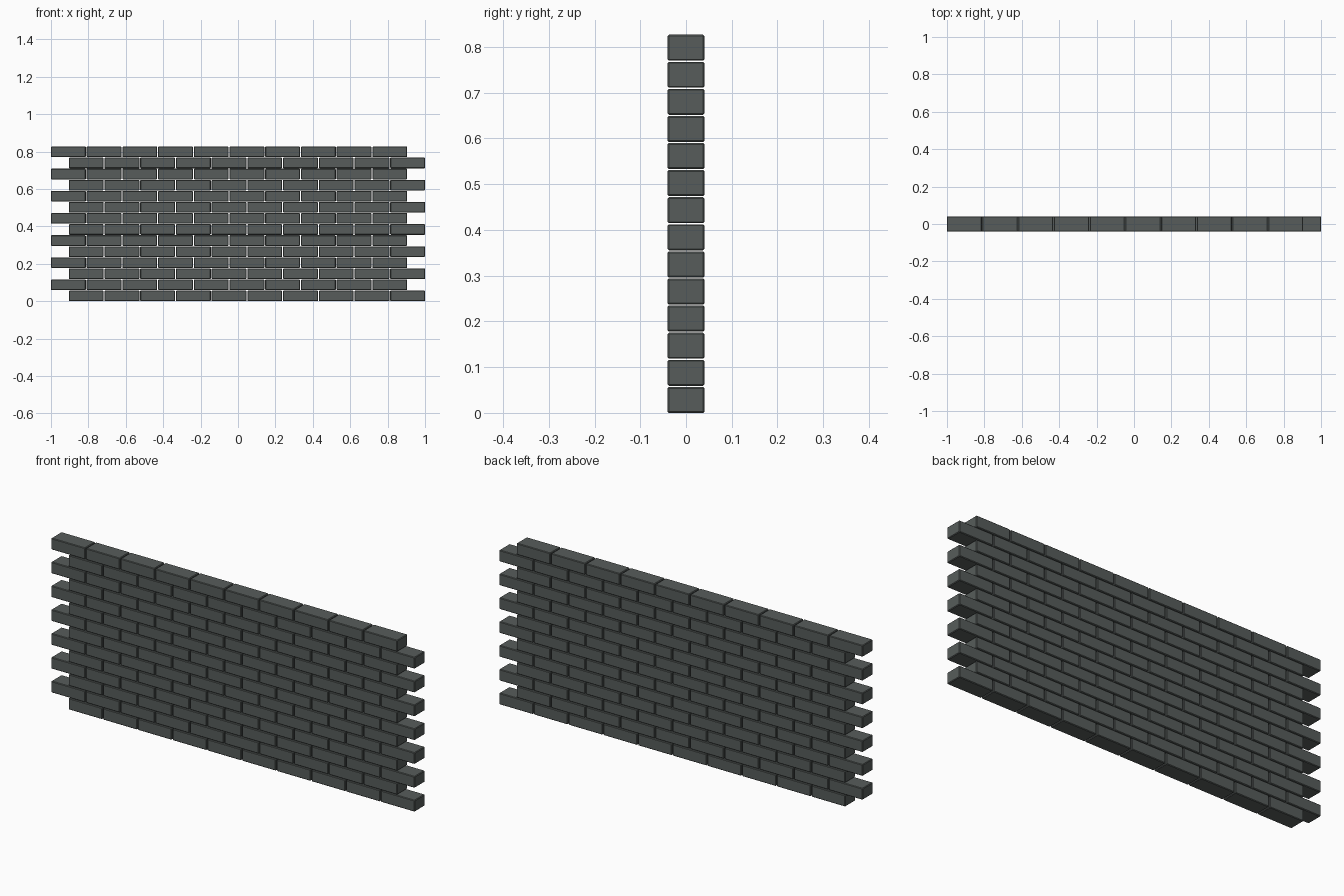
import bpy, bmesh

if "Cube" in bpy.data.objects:
    bpy.data.objects.remove(bpy.data.objects["Cube"])

ROWS, COLS = 14, 10
L, D, H = 0.186, 0.081, 0.0568        # brick size
PX = (2.0 - L) / (COLS - 0.5)         # spacing along the wall
PZ = (0.827 - H) / (ROWS - 1)         # spacing between courses

mat = bpy.data.materials.new("dark_grey_brick")
mat.diffuse_color = (0.095, 0.108, 0.104, 1)
mat.use_nodes = True
mat.node_tree.nodes["Principled BSDF"].inputs["Base Color"].default_value = mat.diffuse_color

# one shared brick with chamfered edges
mesh = bpy.data.meshes.new("brick")
bm = bmesh.new()
bmesh.ops.create_cube(bm, size=1)
bmesh.ops.scale(bm, vec=(L, D, H), verts=bm.verts)
bmesh.ops.bevel(bm, geom=list(bm.edges), offset=0.003, segments=1,
                affect='EDGES', profile=0.5)
bm.to_mesh(mesh)
bm.free()
mesh.materials.append(mat)

# running bond: odd courses shift by half a brick, bottom course sits to the right
for r in range(ROWS):
    start = -1 + L / 2 + (PX / 2 if r % 2 == 0 else 0)
    for c in range(COLS):
        brick = bpy.data.objects.new(f"brick_row{r + 1}_{c + 1}", mesh)
        brick.location = (start + c * PX, 0, H / 2 + r * PZ)
        bpy.context.collection.objects.link(brick)
